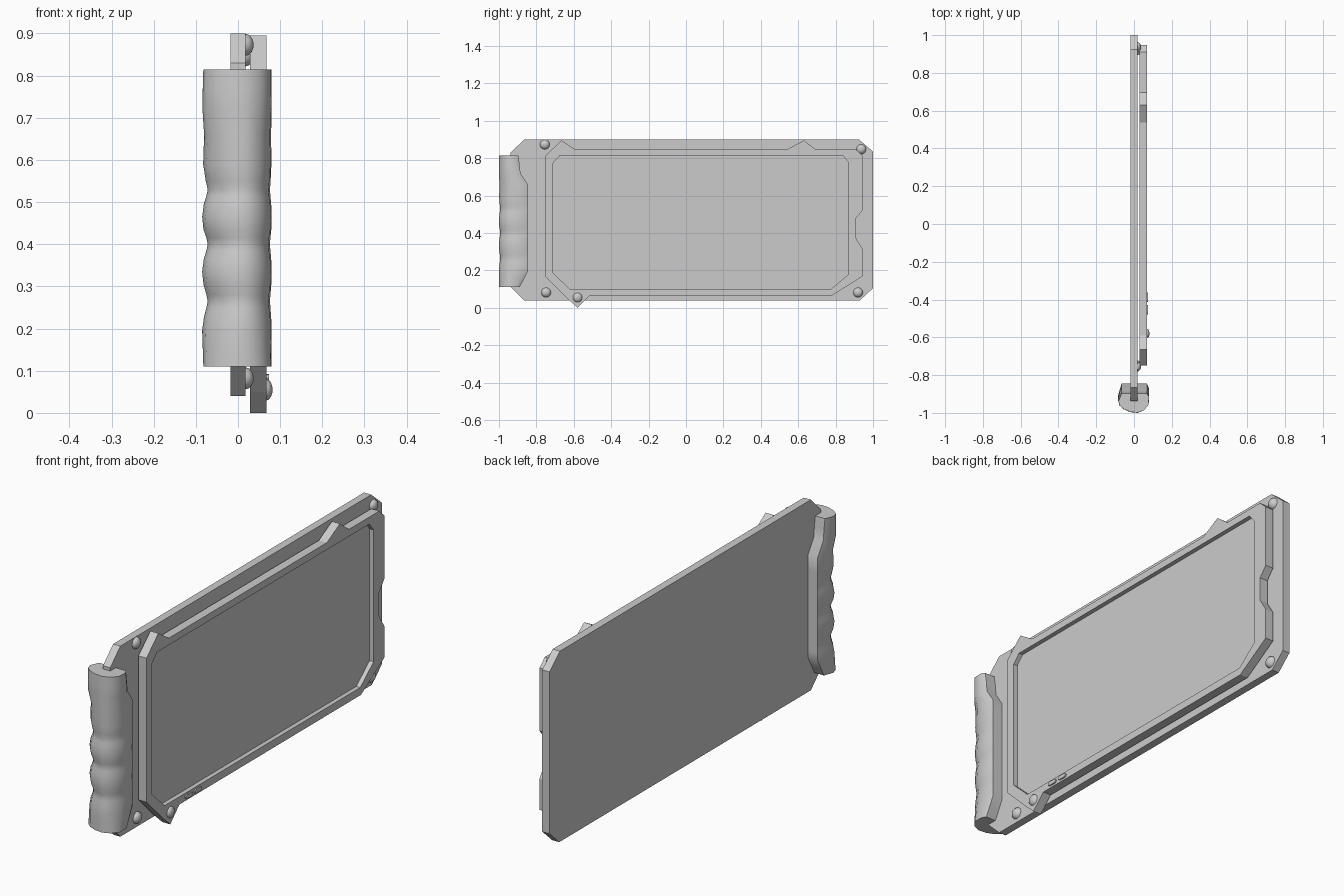
import bpy, bmesh, math

if "Cube" in bpy.data.objects:
    bpy.data.objects.remove(bpy.data.objects["Cube"])


def mesh_object(name, bm):
    bmesh.ops.recalc_face_normals(bm, faces=bm.faces)
    me = bpy.data.meshes.new(name)
    bm.to_mesh(me)
    bm.free()
    ob = bpy.data.objects.new(name, me)
    bpy.context.collection.objects.link(ob)
    return ob


def smooth(ob, angle):
    bpy.ops.object.select_all(action='DESELECT')
    ob.select_set(True)
    bpy.context.view_layer.objects.active = ob
    bpy.ops.object.shade_smooth_by_angle(angle=math.radians(angle))


def slab(name, outline, x0, x1):
    """Extrude a (y, z) outline along x."""
    bm = bmesh.new()
    face = bm.faces.new([bm.verts.new((x0, y, z)) for y, z in outline])
    ext = bmesh.ops.extrude_face_region(bm, geom=[face])
    for v in ext['geom']:
        if isinstance(v, bmesh.types.BMVert):
            v.co.x = x1
    return mesh_object(name, bm)


# Back plate with clipped corners
slab("back_plate", [(-0.865, 0.04), (0.93, 0.04), (1.0, 0.105), (1.0, 0.835),
                    (0.925, 0.9), (-0.865, 0.9), (-0.937, 0.83), (-0.937, 0.11)],
     -0.018, 0.018)

# Raised frame with tabs and notch, cut through by the screen opening
frame = slab("screen_frame", [
    (-0.75, 0.165), (-0.635, 0.05), (-0.58, 0.0), (-0.515, 0.065), (0.78, 0.065),
    (0.947, 0.17), (0.947, 0.31), (0.91, 0.37), (0.91, 0.48), (0.947, 0.525),
    (0.947, 0.81), (0.91, 0.845), (0.695, 0.845), (0.63, 0.895), (0.537, 0.845),
    (-0.59, 0.845), (-0.665, 0.895), (-0.75, 0.815)], 0.028, 0.068)
opening = [(-0.71, 0.185), (-0.62, 0.1), (0.775, 0.1), (0.87, 0.18),
           (0.87, 0.775), (0.84, 0.813), (-0.675, 0.813), (-0.71, 0.775)]
cutter = slab("opening_cutter", opening, 0.0, 0.1)
cutter.hide_render = True
mod = frame.modifiers.new("opening", 'BOOLEAN')
mod.operation = 'DIFFERENCE'
mod.solver = 'EXACT'
mod.object = cutter
bpy.context.view_layer.objects.active = frame
frame.select_set(True)
bpy.ops.object.modifier_apply(modifier=mod.name)
bpy.data.objects.remove(cutter)

# Recessed screen panel
slab("screen", opening, 0.03, 0.048)


# Domed screw heads
def screw(name, x, y, z, r=0.026, h=0.019):
    bm = bmesh.new()
    n, rings = 16, []
    for a in (0, 25, 50, 72):
        a = math.radians(a)
        rings.append([bm.verts.new((x + h * math.sin(a),
                                    y + r * math.cos(a) * math.cos(2 * math.pi * i / n),
                                    z + r * math.cos(a) * math.sin(2 * math.pi * i / n)))
                      for i in range(n)])
    for p, q in zip(rings, rings[1:]):
        for i in range(n):
            bm.faces.new((p[i], p[(i + 1) % n], q[(i + 1) % n], q[i]))
    tip = bm.verts.new((x + h, y, z))
    for i in range(n):
        bm.faces.new((rings[-1][i], rings[-1][(i + 1) % n], tip))
    bm.faces.new(rings[0])
    smooth(mesh_object(name, bm), 40)


for i, (y, z) in enumerate([(-0.755, 0.873), (0.937, 0.848), (-0.748, 0.082), (0.92, 0.082)]):
    screw(f"plate_screw_{i + 1}", 0.018, y, z)
screw("frame_screw", 0.066, -0.58, 0.055, h=0.016)

# Two small rounded buttons under the screen
for k, cy in enumerate((-0.453, -0.388)):
    pts = []
    for s in (1, -1):
        for j in range(5):
            a = math.radians(-90 + 45 * j)
            pts.append((cy + s * (0.016 + 0.009 * math.cos(a)), 0.083 + s * 0.009 * math.sin(a)))
    slab(f"button_{k + 1}", pts, 0.06, 0.074)

# Hand grip: lofted section (x, depth fraction, groove strength)
section = [(0.068, 1, 0), (0.08, 0.83, 0.25), (0.078, 0.4, 0.4), (0.055, 0.13, 0.4),
           (0.02, 0, 0.4), (-0.02, 0.03, 0.6), (-0.055, 0.16, 0.9), (-0.077, 0.33, 1),
           (-0.085, 0.58, 0.8), (-0.066, 1, 0)]
# Rings: height, back edge y, groove depth
levels = [(0.11, -0.89, 0.004), (0.15, -0.868, 0.002), (0.195, -0.845, 0)]
levels += [(0.225, -0.845, 0.005), (0.25, -0.845, 0.013), (0.265, -0.845, 0.017),
           (0.28, -0.845, 0.013), (0.305, -0.845, 0.004), (0.335, -0.845, 0),
           (0.365, -0.845, 0.005), (0.385, -0.845, 0.013), (0.4, -0.845, 0.017),
           (0.415, -0.845, 0.013), (0.435, -0.845, 0.004), (0.465, -0.845, 0),
           (0.495, -0.845, 0.005), (0.515, -0.845, 0.013), (0.53, -0.845, 0.017),
           (0.55, -0.845, 0.011), (0.59, -0.845, 0.003)]
levels += [(0.66, -0.845, 0.006), (0.72, -0.885, 0.001), (0.77, -0.89, 0.002),
           (0.815, -0.897, 0.004)]
bm = bmesh.new()
rings = []
for z, back, groove in levels:
    ring = []
    for x, t, w in section:
        y = -1 + t * (back + 1)
        dx, dy = -x, -0.89 - y
        d = math.hypot(dx, dy)
        ring.append(bm.verts.new((x + dx / d * groove * w, y + dy / d * groove * w, z)))
    rings.append(ring)
n = len(section)
for p, q in zip(rings, rings[1:]):
    for i in range(n):
        bm.faces.new((p[i], p[(i + 1) % n], q[(i + 1) % n], q[i]))
bm.faces.new(rings[0])
bm.faces.new(rings[-1])
smooth(mesh_object("hand_grip", bm), 45)
